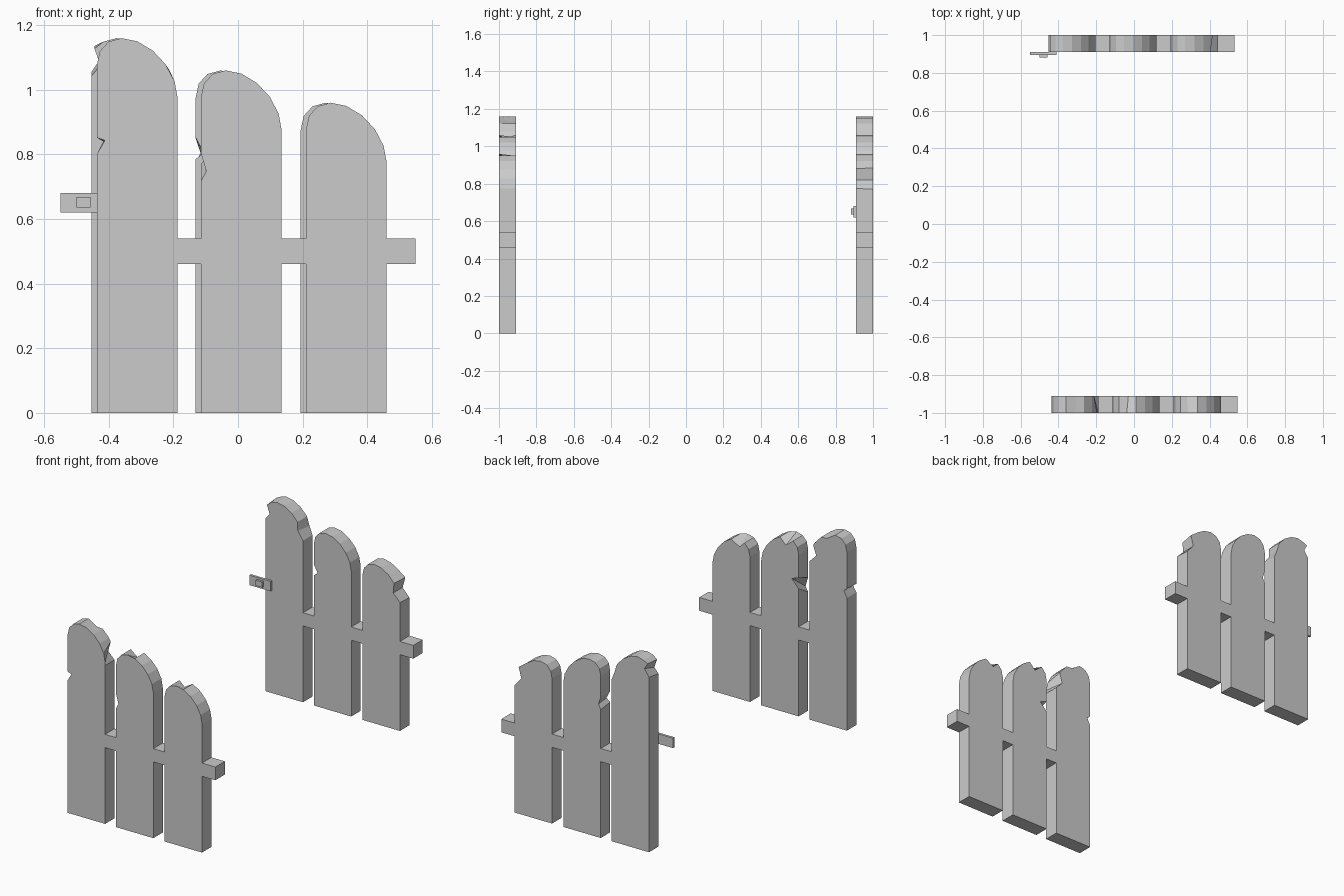
import bpy, bmesh, math

if "Cube" in bpy.data.objects:
    bpy.data.objects.remove(bpy.data.objects["Cube"])


def finish(name, bm):
    bmesh.ops.recalc_face_normals(bm, faces=bm.faces)
    mesh = bpy.data.meshes.new(name)
    bm.to_mesh(mesh)
    bm.free()
    obj = bpy.data.objects.new(name, mesh)
    bpy.context.collection.objects.link(obj)


def boxes(name, bounds):
    bm = bmesh.new()
    for x0, x1, y0, y1, z0, z1 in bounds:
        vs = bmesh.ops.create_cube(bm, size=1)["verts"]
        bmesh.ops.scale(bm, vec=(x1 - x0, y1 - y0, z1 - z0), verts=vs)
        bmesh.ops.translate(bm, vec=((x0 + x1) / 2, (y0 + y1) / 2, (z0 + z1) / 2), verts=vs)
    finish(name, bm)


def plank(name, cx, spring, y, chips):
    """Slanted-arch board; chips replace outline points i..j with (front x, z, back x, z)."""
    r = 0.125
    pts = [(r, -spring)]
    for k in range(9):
        a = math.pi * k / 8
        x = r * math.cos(a)
        pts.append((x, r * math.sin(a) - 0.4 * x))
    pts.append((-r, -spring))
    pts = [p + p for p in pts]
    for i, j, new in sorted(chips, key=lambda c: -c[0]):
        pts[i:j] = new
    bm = bmesh.new()
    front = [bm.verts.new((cx + p[0], y, spring + p[1])) for p in pts]
    back = [bm.verts.new((cx + p[2], y + 0.09, spring + p[3])) for p in pts]
    bm.faces.new(front)
    bm.faces.new(back[::-1])
    for i in range(len(pts)):
        j = (i + 1) % len(pts)
        bm.faces.new((front[i], back[i], back[j], front[j]))
    finish(name, bm)


# Worn notches of each board, tall to short
front_chips = [
    [(10, 10, [(-.125, -.173, -.125, -.168), (-.10, -.182, -.105, -.185), (-.125, -.225, -.125, -.225)]),
     (5, 6, [(0, .125, .007, .10)]),
     (1, 3, [(.125, -.07, .125, -.07), (.125, -.05, .08, -.025), (.1155, .0016, .10, .035)])],
    [(10, 10, [(-.125, -.12, -.125, -.09), (-.108, -.178, -.078, -.105), (-.125, -.209, -.125, -.155)]),
     (6, 7, [(-.048, .1347, -.04, .085)])],
    [(6, 7, [(-.048, .1347, -.055, .092)])],
]
back_chips = [
    [(8, 10, [(-.116, .102, -.116, .11), (-.098, .05, -.095, .075), (-.125, .018, -.125, .03)]),
     (2, 3, [(.09, 0, .105, 0)])],
    [(10, 10, [(-.125, -.073, -.125, -.075), (-.10, -.12, -.11, -.12), (-.125, -.14, -.125, -.15)])],
    [(1, 4, [(.125, -.05, .125, -.055), (.08, -.005, .08, -.005), (.085, .055, .098, .06)])],
]

# Two fence panels: boards plus flush rail pieces
for side, y, dx, chips in (("front", -1.0, 0.0, front_chips), ("back", 0.91, -0.016, back_chips)):
    for n, cx in enumerate((-0.312, 0.01, 0.335)):
        plank(f"{side}_board_{n + 1}", cx + dx, 1.025 - 0.1 * n, y, chips[n])
    boxes(f"{side}_rail", [(a + dx, b + dx, y, y + 0.09, 0.46, 0.54)
                           for a, b in ((-0.187, -0.115), (0.135, 0.21), (0.46, 0.549))])

# Gate latch on the back panel
boxes("latch_plate", [(-0.55, -0.41, 0.895, 0.91, 0.62, 0.68)])
boxes("latch_knob", [(-0.50, -0.457, 0.882, 0.895, 0.635, 0.668)])
